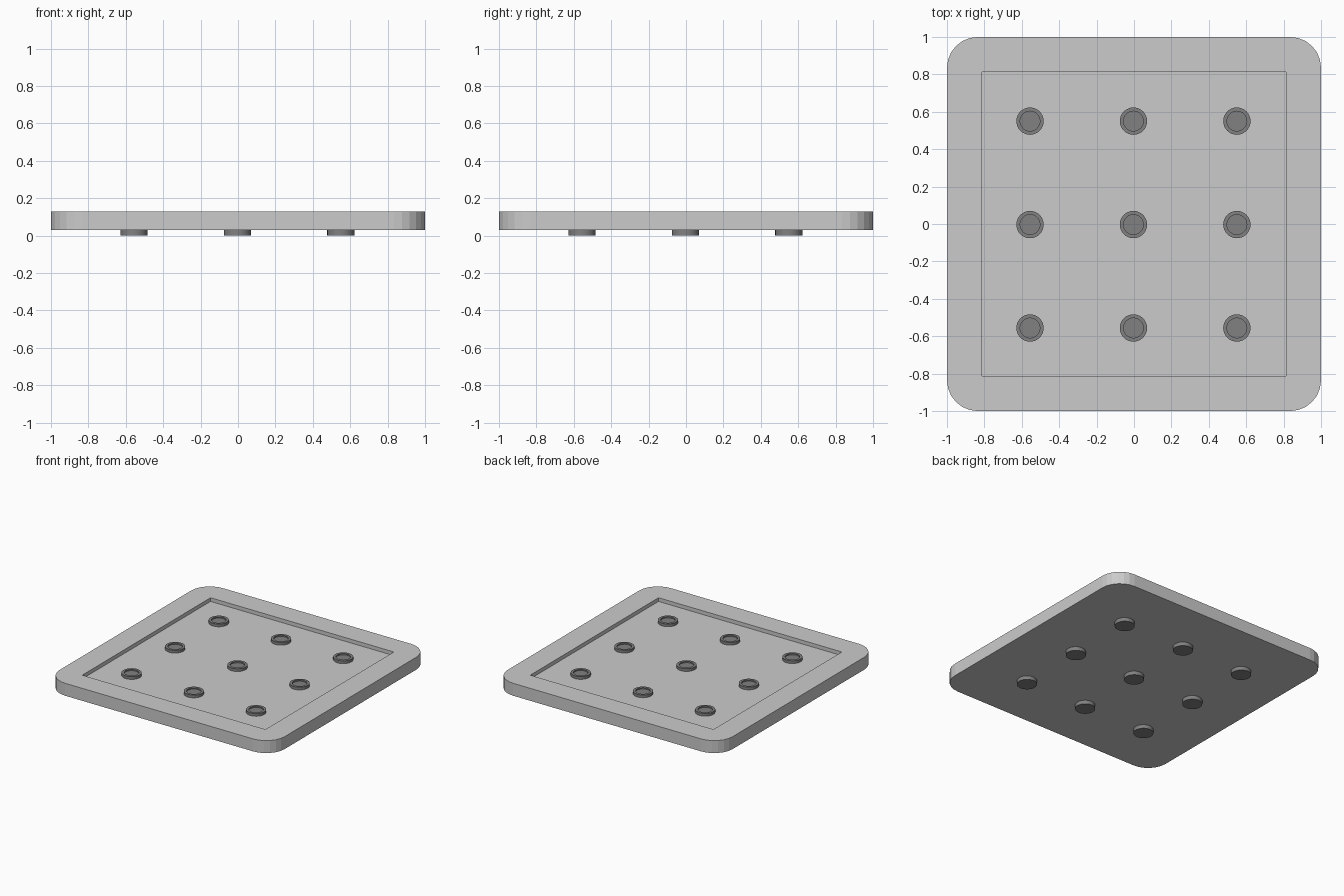
import bpy, bmesh
from math import cos, sin, pi, radians

if "Cube" in bpy.data.objects:
    bpy.data.objects.remove(bpy.data.objects["Cube"])


def to_object(name, bm):
    bmesh.ops.recalc_face_normals(bm, faces=bm.faces)
    mesh = bpy.data.meshes.new(name)
    bm.to_mesh(mesh)
    bm.free()
    obj = bpy.data.objects.new(name, mesh)
    bpy.context.collection.objects.link(obj)
    return obj


def rounded_square(half, r, seg):
    pts = []
    for i, (sx, sy) in enumerate([(1, 1), (-1, 1), (-1, -1), (1, -1)]):
        for k in range(seg + 1):
            a = (i + k / seg) * pi / 2
            pts.append((sx * (half - r) + r * cos(a), sy * (half - r) + r * sin(a)))
    return pts


# Tray: rounded slab with a shallow square recess in the top
SEG = 6
BOTTOM, TOP, FLOOR = 0.03, 0.13, 0.10
bm = bmesh.new()
outline = rounded_square(1.0, 0.165, SEG)
low = [bm.verts.new((x, y, BOTTOM)) for x, y in outline]
high = [bm.verts.new((x, y, TOP)) for x, y in outline]
corners = [(0.814, 0.814), (-0.814, 0.814), (-0.814, -0.814), (0.814, -0.814)]
lip = [bm.verts.new((x, y, TOP)) for x, y in corners]
floor = [bm.verts.new((x, y, FLOOR)) for x, y in corners]
bm.faces.new(low)
bm.faces.new(floor)
n = len(low)
for i in range(n):
    j = (i + 1) % n
    bm.faces.new((low[i], low[j], high[j], high[i]))
    c, d = i // (SEG + 1), j // (SEG + 1)
    if c == d:
        bm.faces.new((high[i], high[j], lip[c]))
    else:
        bm.faces.new((high[i], high[j], lip[d], lip[c]))
for c in range(4):
    d = (c + 1) % 4
    bm.faces.new((lip[c], lip[d], floor[d], floor[c]))
to_object("tray", bm)

# Dark pegs: through the tray, feet below and dished studs above
dark = bpy.data.materials.new("dark_rubber")
dark.diffuse_color = (0.22, 0.22, 0.22, 1)
dark.use_nodes = True
dark.node_tree.nodes["Principled BSDF"].inputs["Base Color"].default_value = dark.diffuse_color


def peg(name, x, y, sides=32):
    bm = bmesh.new()
    profile = [(0.073, 0.0), (0.073, 0.122), (0.053, 0.122), (0.053, 0.112)]
    rings = [[bm.verts.new((r * cos(2 * pi * k / sides), r * sin(2 * pi * k / sides), z))
              for k in range(sides)] for r, z in profile]
    for a, b in zip(rings, rings[1:]):
        for k in range(sides):
            m = (k + 1) % sides
            bm.faces.new((a[k], a[m], b[m], b[k]))
    bm.faces.new(rings[0])
    bm.faces.new(rings[-1])
    obj = to_object(name, bm)
    obj.location = (x, y, 0)
    obj.data.materials.append(dark)
    bpy.ops.object.select_all(action='DESELECT')
    obj.select_set(True)
    bpy.context.view_layer.objects.active = obj
    bpy.ops.object.shade_smooth_by_angle(angle=radians(30))


for row in range(3):
    for col in range(3):
        peg(f"peg_{row}_{col}", -0.556 + 0.553 * col, -0.556 + 0.553 * row)
